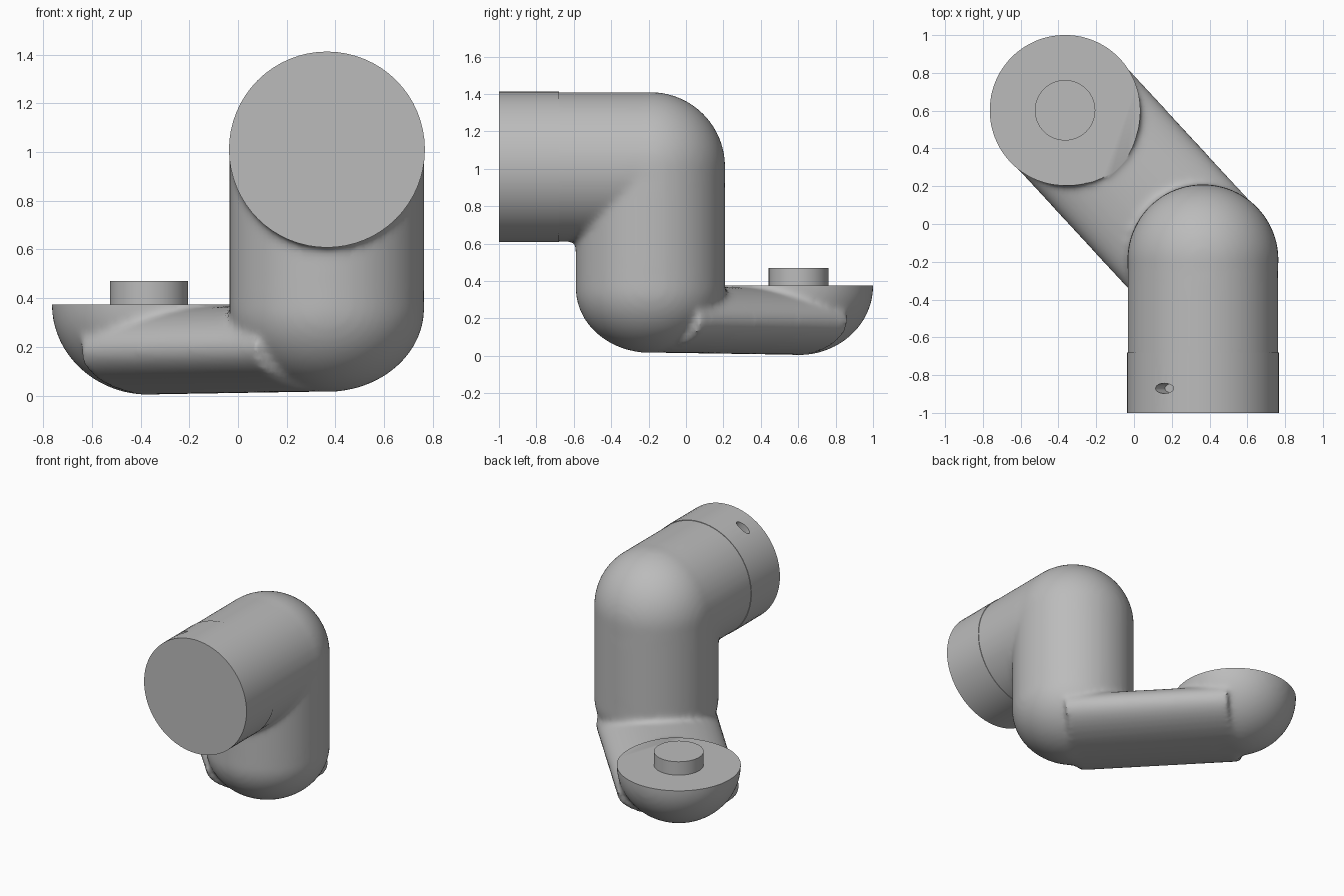
import bpy, math
from mathutils import Vector, Matrix

cube = bpy.data.objects.get("Cube")
if cube:
    bpy.data.objects.remove(cube, do_unlink=True)

grey = bpy.data.materials.new("plain_grey")
grey.use_nodes = True
colour = (0.5, 0.5, 0.5, 1)
grey.diffuse_color = colour
grey.node_tree.nodes["Principled BSDF"].inputs["Base Color"].default_value = colour

R = 0.4
UPRIGHT = Vector((0.365, -0.19, 0))
CUP = Vector((-0.365, 0.602, 0))
PIPE_Z = 1.01
RIM = 0.375


def tube(name, a, b, rx, ry=None, sides=64):
    """Cylinder from a to b; rx is the level half-width, ry the other one."""
    a, b = Vector(a), Vector(b)
    axis = (b - a).normalized()
    side = axis.cross((0, 0, 1))
    side = side.normalized() if side.length > 0.01 else Vector((1, 0, 0))
    turn = Matrix((side, axis.cross(side), axis)).transposed().to_4x4()
    bpy.ops.mesh.primitive_cylinder_add(vertices=sides, radius=1, depth=1)
    ob = bpy.context.object
    ob.name = name
    size = Matrix.Diagonal((rx, ry or rx, (b - a).length, 1))
    ob.data.transform(Matrix.Translation((a + b) / 2) @ turn @ size)
    ob.data.materials.append(grey)
    return ob


def ball(name, centre, height):
    """Round joint, flattened to the given half-height."""
    bpy.ops.mesh.primitive_uv_sphere_add(segments=64, ring_count=32, radius=1)
    ob = bpy.context.object
    ob.name = name
    ob.data.transform(Matrix.Translation(centre) @ Matrix.Diagonal((R, R, height, 1)))
    ob.data.materials.append(grey)
    return ob


def at(p, z):
    return Vector((p.x, p.y, z))


def apply_modifier(ob, kind, **settings):
    bpy.context.view_layer.objects.active = ob
    mod = ob.modifiers.new(kind.title(), kind)
    for key, value in settings.items():
        setattr(mod, key, value)
    bpy.ops.object.modifier_apply(modifier=mod.name)


def cut(ob, cutter):
    cutter.hide_render = True
    apply_modifier(ob, 'BOOLEAN', operation='DIFFERENCE', object=cutter, solver='EXACT')
    bpy.data.objects.remove(cutter, do_unlink=True)


def smooth(ob):
    bpy.ops.object.select_all(action='DESELECT')
    ob.select_set(True)
    bpy.context.view_layer.objects.active = ob
    bpy.ops.object.shade_smooth_by_angle(angle=math.radians(35))


# Bent body: upper elbow, upright, lower elbow, flattened arm and cup
elbow = at(UPRIGHT, PIPE_Z)
parts = [
    tube("bent_body", at(UPRIGHT, 0.36), elbow, R),
    ball("upper_elbow", elbow, R),
    tube("upper_pipe", elbow, elbow + Vector((0, -0.56, 0)), R - 0.001),
    ball("lower_elbow", at(UPRIGHT, 0.36), 0.345),
    tube("lower_arm", at(UPRIGHT, 0.195), at(CUP, 0.183), R - 0.004, 0.178),
    ball("cup_bowl", at(CUP, RIM), RIM - 0.003),
    tube("cup_wall", at(CUP, RIM - 0.01), at(CUP, RIM + 0.1), R),
]
bpy.ops.object.select_all(action='DESELECT')
for part in parts:
    part.select_set(True)
body = parts[0]
bpy.context.view_layer.objects.active = body
bpy.ops.object.join()

# Melt the parts together with soft inner corners, then cut the flat cup top
apply_modifier(body, 'REMESH', mode='VOXEL', voxel_size=0.018)
apply_modifier(body, 'SMOOTH', factor=0.5, iterations=10)
cut(body, tube("cup_cutter", at(CUP, RIM), at(CUP, RIM + 0.5), R + 0.03))
smooth(body)

# Straight pipe end with a small slanted oval hole
pipe = tube("pipe_end", (UPRIGHT.x, -1, PIPE_Z), (UPRIGHT.x, -0.68, PIPE_Z), R + 0.002)
out = Vector((-0.51, 0, 0.86))
mouth = Vector((UPRIGHT.x, -0.87, PIPE_Z))
cut(pipe, tube("hole_cutter", mouth + out * 0.3, mouth + out * 0.5, 0.027, 0.056, 24))
smooth(pipe)

# Peg standing on the cup
peg = tube("peg", at(CUP, RIM - 0.02), at(CUP, 0.47), 0.16)
smooth(peg)

for ob in (body, pipe, peg):
    ob.data.materials.clear()
    ob.data.materials.append(grey)
